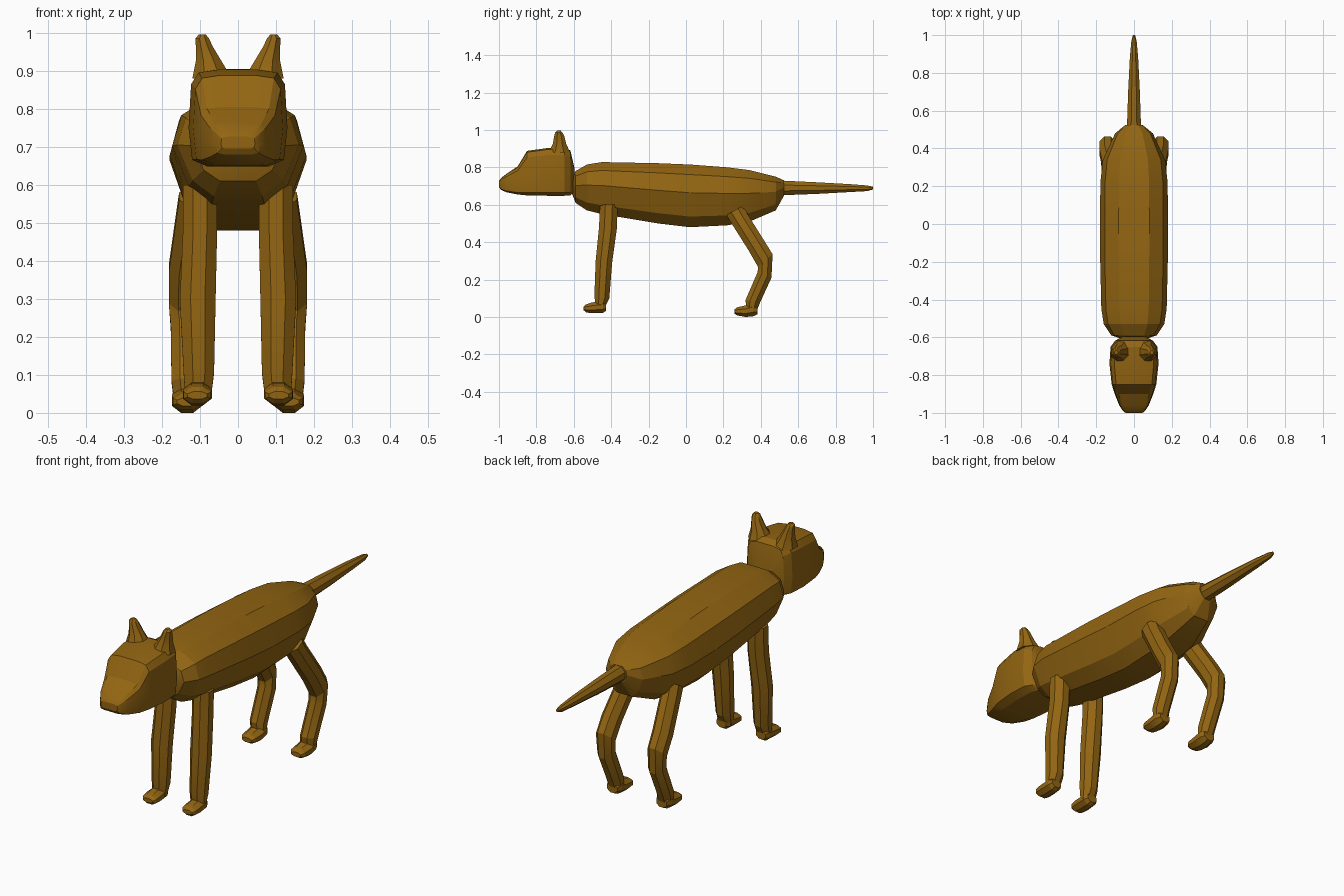
import bpy, bmesh, math

fur = bpy.data.materials.new("brown_fur")
fur.diffuse_color = (0.29, 0.13, 0.006, 1)

# Half sections: (share of half width, share of the way from point A to point B)
BODY = [(0.4, 0), (0.75, 0.17), (1, 0.55), (0.86, 0.84), (0.45, 1)]
HEAD = [(0.62, 0), (0.93, 0.07), (1, 0.4), (0.95, 0.85), (0.8, 0.97), (0.4, 1)]
ROUND = [(0.4, 0), (1, 0.3), (1, 0.7), (0.4, 1)]


def loft(name, section, rings, mirror=False, angle=20):
    """Skin rings given as (A(y, z), B(y, z), centre x, half width)."""
    bm = bmesh.new()
    loops = []
    outline = section + [(-u, v) for u, v in reversed(section)]
    for (ay, az), (by, bz), cx, hw in rings:
        loops.append([bm.verts.new((cx + u * hw, ay + (by - ay) * v, az + (bz - az) * v))
                      for u, v in outline])
    n = len(outline)
    for r0, r1 in zip(loops, loops[1:]):
        for i in range(n):
            j = (i + 1) % n
            bm.faces.new((r0[i], r0[j], r1[j], r1[i]))
    bm.faces.new(loops[0])
    bm.faces.new(loops[-1])
    bmesh.ops.recalc_face_normals(bm, faces=bm.faces)
    me = bpy.data.meshes.new(name)
    bm.to_mesh(me)
    bm.free()
    me.materials.append(fur)
    ob = bpy.data.objects.new(name, me)
    bpy.context.collection.objects.link(ob)
    if mirror:
        ob.modifiers.new("mirror", 'MIRROR').use_mirror_merge = False
    bpy.context.view_layer.objects.active = ob
    ob.select_set(True)
    bpy.ops.object.shade_smooth_by_angle(angle=math.radians(angle))
    ob.select_set(False)
    return ob


def upright(rows, cx=0):
    """Rings standing upright at y: (y, bottom, top, half width)."""
    return [((y, b), (y, t), cx, w) for y, b, t, w in rows]


# Torso
loft("body", BODY, upright([
    (-0.61, 0.66, 0.75, 0.06), (-0.59, 0.61, 0.78, 0.12), (-0.53, 0.57, 0.815, 0.16),
    (-0.45, 0.55, 0.828, 0.173), (-0.15, 0.50, 0.822, 0.18), (0.02, 0.48, 0.815, 0.18),
    (0.22, 0.49, 0.80, 0.178), (0.34, 0.51, 0.785, 0.165), (0.48, 0.57, 0.75, 0.10),
    (0.525, 0.65, 0.73, 0.045)]))

# Head with tapering muzzle
loft("head", HEAD, upright([
    (-0.595, 0.67, 0.79, 0.06), (-0.618, 0.65, 0.89, 0.10), (-0.65, 0.648, 0.905, 0.124),
    (-0.74, 0.648, 0.903, 0.13), (-0.85, 0.65, 0.888, 0.118), (-0.90, 0.655, 0.805, 0.102),
    (-0.96, 0.667, 0.765, 0.078), (-0.99, 0.68, 0.742, 0.058), (-1.0, 0.695, 0.727, 0.045)]))

# Ears
loft("ears", ROUND, [
    ((-0.735, 0.88), (-0.62, 0.88), 0.068, 0.052), ((-0.712, 0.925), (-0.64, 0.925), 0.077, 0.034),
    ((-0.705, 0.965), (-0.65, 0.965), 0.089, 0.022), ((-0.70, 0.985), (-0.66, 0.985), 0.094, 0.018),
    ((-0.69, 0.996), (-0.67, 0.996), 0.094, 0.009)], mirror=True)

# Tail
loft("tail", ROUND, upright([
    (0.49, 0.65, 0.73, 0.038), (0.70, 0.658, 0.72, 0.031), (0.88, 0.668, 0.71, 0.022),
    (0.97, 0.673, 0.703, 0.014), (1.0, 0.682, 0.696, 0.006)]))

# Front legs and paws
loft("front_legs", ROUND, [
    ((-0.46, 0.60), (-0.365, 0.60), 0.10, 0.045), ((-0.465, 0.48), (-0.37, 0.47), 0.10, 0.045),
    ((-0.483, 0.30), (-0.395, 0.29), 0.106, 0.047), ((-0.49, 0.11), (-0.41, 0.10), 0.103, 0.04),
    ((-0.48, 0.045), (-0.44, 0.04), 0.105, 0.034)], mirror=True)
loft("front_paws", ROUND, upright([
    (-0.428, 0.032, 0.075, 0.026), (-0.445, 0.022, 0.085, 0.035), (-0.50, 0.02, 0.078, 0.038),
    (-0.533, 0.024, 0.068, 0.036), (-0.547, 0.036, 0.056, 0.026)], cx=0.107), mirror=True)

# Hind legs bent backwards at the joint, and paws
loft("hind_legs", ROUND, [
    ((0.215, 0.545), (0.305, 0.595), 0.113, 0.042), ((0.25, 0.49), (0.335, 0.54), 0.12, 0.043),
    ((0.335, 0.355), (0.42, 0.405), 0.138, 0.044), ((0.385, 0.268), (0.463, 0.335), 0.14, 0.042),
    ((0.383, 0.24), (0.457, 0.21), 0.138, 0.039), ((0.318, 0.09), (0.395, 0.075), 0.137, 0.038),
    ((0.325, 0.03), (0.375, 0.025), 0.134, 0.034)], mirror=True)
loft("hind_paws", ROUND, upright([
    (0.382, 0.014, 0.06, 0.028), (0.36, 0.004, 0.075, 0.038), (0.32, 0.0, 0.062, 0.04),
    (0.275, 0.008, 0.052, 0.037), (0.258, 0.018, 0.04, 0.026)], cx=0.134), mirror=True)
